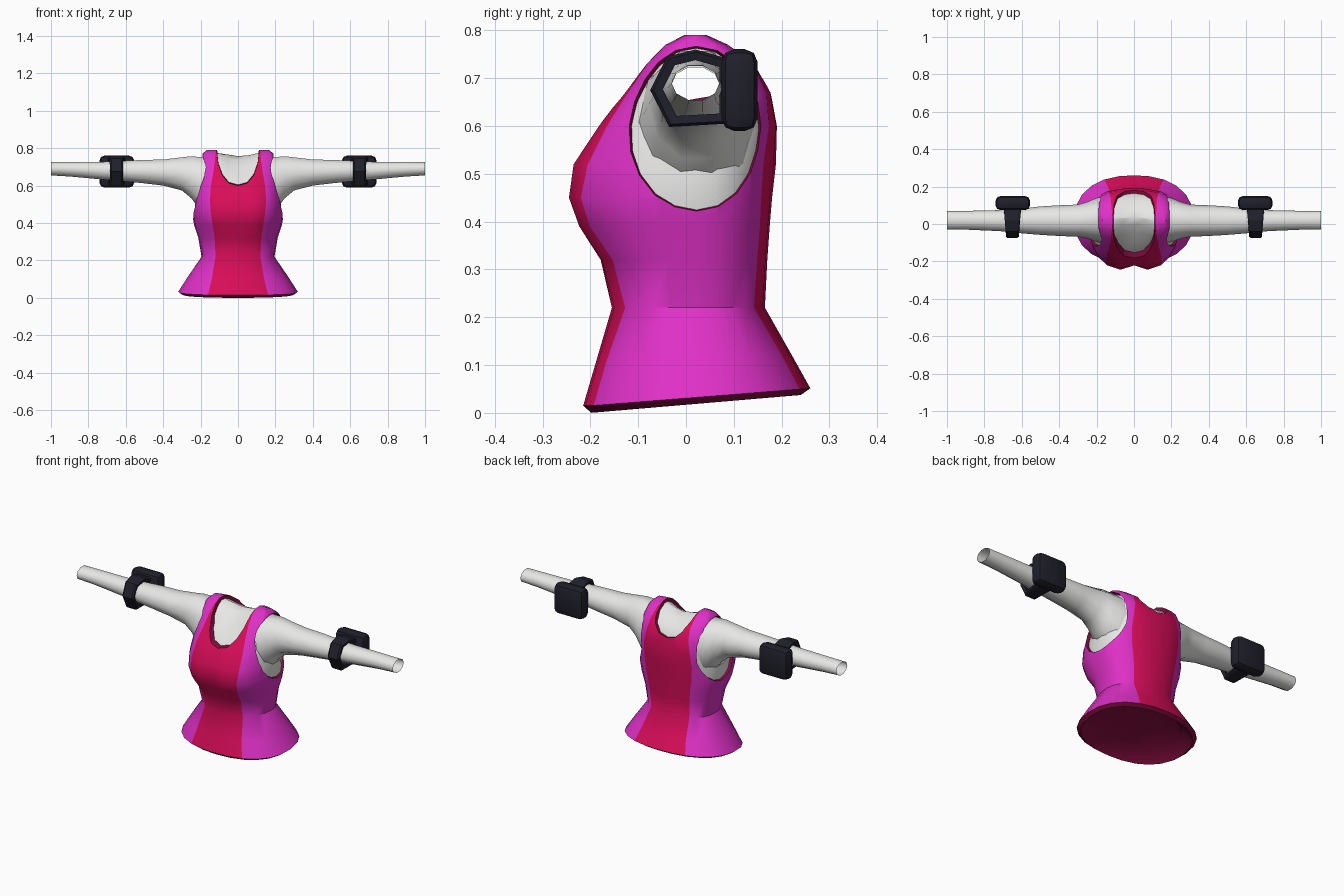
import bpy, bmesh, math

if "Cube" in bpy.data.objects:
    bpy.data.objects.remove(bpy.data.objects["Cube"])


def material(name, rgb):
    m = bpy.data.materials.new(name)
    m.diffuse_color = (*rgb, 1)
    m.use_nodes = True
    m.node_tree.nodes["Principled BSDF"].inputs["Base Color"].default_value = m.diffuse_color
    return m


CRIMSON = material("crimson", (0.70, 0.004, 0.10))
MAGENTA = material("magenta", (0.74, 0.03, 0.57))
LINING = material("dark_crimson", (0.24, 0.004, 0.05))
WHITE = material("off_white", (0.80, 0.80, 0.79))
BLACK = material("blue_black", (0.014, 0.014, 0.024))
SHIRT_MATS = [CRIMSON, MAGENTA, LINING]


def loft(name, rings, mats, rule=None, cap=True, cap_index=0):
    """Skin a list of equal-length point rings; rule(row, column) picks the material."""
    bm = bmesh.new()
    vs = [[bm.verts.new(p) for p in r] for r in rings]
    n = len(rings[0])
    for i in range(len(rings) - 1):
        for j in range(n):
            k = (j + 1) % n
            f = bm.faces.new((vs[i][j], vs[i][k], vs[i + 1][k], vs[i + 1][j]))
            f.material_index = rule(i, j) if rule else cap_index
    if cap:
        bm.faces.new(vs[0][::-1]).material_index = cap_index
        bm.faces.new(vs[-1]).material_index = cap_index
    bmesh.ops.recalc_face_normals(bm, faces=bm.faces)
    me = bpy.data.meshes.new(name)
    bm.to_mesh(me)
    bm.free()
    for m in mats:
        me.materials.append(m)
    ob = bpy.data.objects.new(name, me)
    bpy.context.collection.objects.link(ob)
    return ob


def activate(ob):
    bpy.ops.object.select_all(action='DESELECT')
    ob.select_set(True)
    bpy.context.view_layer.objects.active = ob


def smooth(ob, deg):
    activate(ob)
    bpy.ops.object.shade_smooth_by_angle(angle=math.radians(deg))


def apply(ob, kind, **settings):
    activate(ob)
    mod = ob.modifiers.new(kind.lower(), kind)
    for k, v in settings.items():
        setattr(mod, k, v)
    bpy.ops.object.modifier_apply(modifier=mod.name)


def cut(ob, cutter):
    cutter.hide_render = True
    apply(ob, 'BOOLEAN', operation='DIFFERENCE', solver='EXACT', object=cutter)


def discard(ob):
    bpy.data.objects.remove(ob, do_unlink=True)


# Torso sections: height, half width, front y, back y, centre stripe half width
SECTIONS = [
    (0.00, .300, -.198, .240, .160), (.015, .320, -.215, .260, .160),
    (0.10, .270, -.190, .222, .140), (0.22, .195, -.155, .165, .120),
    (0.32, .212, -.182, .170, .125), (0.39, .235, -.235, .175, .135),
    (0.45, .245, -.260, .180, .145), (0.52, .245, -.247, .188, .150),
    (0.60, .227, -.185, .190, .145), (0.67, .212, -.130, .177, .132),
    (0.73, .202, -.085, .145, .124), (0.77, .190, -.045, .090, .120),
    (0.79, .168, -.005, .045, .117),
]
SIDE_STEPS = 4
QUAD = 2 + SIDE_STEPS


def section_ring(z, w, yf, yb, s):
    """Rounded-square section whose columns follow the stripe edges."""
    n = 2.3 + 1.7 * min(1, max(0, (z - .52) / .2))
    edge = math.asin((s / w) ** (n / 2))
    phis = [0, math.asin((s / 2 / w) ** (n / 2))]
    phis += [edge + (math.pi / 2 - edge) * k / SIDE_STEPS for k in range(SIDE_STEPS + 1)]
    dip = math.exp(-((z - .46) / .09) ** 2) * .04
    ring = []

    def point(phi, sx, yend):
        x = w * math.sin(phi) ** (2 / n)
        y = .02 + (yend - .02) * max(0, math.cos(phi)) ** (2 / n)
        if yend < 0:
            y += dip * max(0, 1 - x / .09)
        tilt = max(0, 1 - z / .22) * .085 * max(0, y + .2)
        ring.append((sx * x, y, z + tilt))

    for phi in phis[:-1]:
        point(phi, 1, yf)
    for phi in phis[:0:-1]:
        point(phi, 1, yb)
    for phi in phis[:-1]:
        point(phi, -1, yb)
    for phi in phis[:0:-1]:
        point(phi, -1, yf)
    return ring


def shirt_rule(row, col):
    if row < 2:
        return 2
    k = col % QUAD
    if (col // QUAD) % 2:
        k = QUAD - 1 - k
    return 0 if k < 2 else 1


def ellipse_x(x, yc, ry, zc, rz, n):
    return [(x, yc + ry * math.cos(2 * math.pi * k / n), zc + rz * math.sin(2 * math.pi * k / n))
            for k in range(n)]


# Tank top, with a recessed underside
rings = [section_ring(*s) for s in SECTIONS]
rings.insert(0, [(x * .8, .02 + (y - .02) * .8, z + .045) for x, y, z in rings[0]])
shirt = loft("tank_top", rings, SHIRT_MATS, shirt_rule, cap_index=2)
shirt.data.polygons[-1].material_index = 1

# Arm openings
for side in (-1, 1):
    hole = loft("armhole_cutter", [ellipse_x(side * .06, .022, .105, .6, .136, 20),
                                   ellipse_x(side * .32, .022, .172, .6, .197, 20)],
                SHIRT_MATS, cap_index=2)
    cut(shirt, hole)
    discard(hole)

# Scooped neckline, lower at the front
half = [(.05, .612), (.085, .65), (.105, .70), (.118, .80), (.118, .95)]
scoop = [(-x, z) for x, z in half[::-1]] + [(0, .60)] + half
neck = loft("neck_cutter", [[(x, y, z + .17 * (y + .18)) for x, z in scoop] for y in (-.4, .4)],
            SHIRT_MATS, cap_index=2)
cut(shirt, neck)
discard(neck)
smooth(shirt, 40)

# Chest and shoulders under the shirt
body_rings = []
for z, w, yf, yb, s in SECTIONS[5:]:
    ring = []
    for x, y, h in section_ring(z, w - .014, yf + .012, yb - .010, s - .008):
        mid = max(0, 1 - (x / .12) ** 2)
        rise = min(1, max(0, (z - .6) / .15))
        if y < .02:
            y += .028 * mid * rise
        ring.append((x, y, h - .012 - .02 * mid * rise ** 2))
    body_rings.append(ring)
body = loft("upper_body", body_rings, [WHITE])
tunnel = loft("sleeve_cutter", [ellipse_x(x, .02, .05, .687, .037, 10) for x in (-.4, .4)], [WHITE])
cut(body, tunnel)
discard(tunnel)
smooth(body, 50)

# Arm rings: x, centre y, half depth, centre z, half height
ARM = [
    (.16, .022, .125, .605, .155), (.20, .022, .118, .610, .150), (.25, .020, .098, .645, .118),
    (.30, .018, .086, .663, .093), (.40, .018, .082, .670, .073), (.50, .018, .076, .675, .066),
    (.60, .016, .066, .678, .058), (.72, .018, .056, .680, .050), (.90, .020, .050, .688, .041),
    (1.0, .020, .050, .690, .037),
]
# Elbow strap outline in y, z
STRAP = [(-.075, .675), (-.04, .745), (.02, .76), (.09, .74), (.09, .605), (-.035, .598)]

for side, label in ((-1, "left"), (1, "right")):
    # Hollow arm
    arm = loft(label + "_arm", [ellipse_x(side * x, *r, 10) for x, *r in ARM], [WHITE], cap=False)
    smooth(arm, 60)

    # Strap ring, narrower at the front
    def outline(x, k):
        return [(side * (.65 + x * (1 + 2.2 * (y + .075))), .02 + (y - .02) * k,
                 .68 + (z - .68) * k) for y, z in STRAP]
    path = [outline(-.03, .72), outline(-.034, .93), outline(-.026, 1),
            outline(.026, 1), outline(.034, .93), outline(.03, .72)]
    strap = loft(label + "_elbow_strap", path + path[:1], [BLACK], cap=False)
    smooth(strap, 25)

    # Elbow pad
    bpy.ops.mesh.primitive_cube_add(size=1, location=(side * .648, .112, .675))
    pad = bpy.context.object
    pad.name = label + "_elbow_pad"
    pad.scale = (.186, .076, .172)
    bpy.ops.object.transform_apply(location=False, rotation=False, scale=True)
    pad.data.materials.append(BLACK)
    apply(pad, 'BEVEL', width=.028, segments=2)
    smooth(pad, 35)
